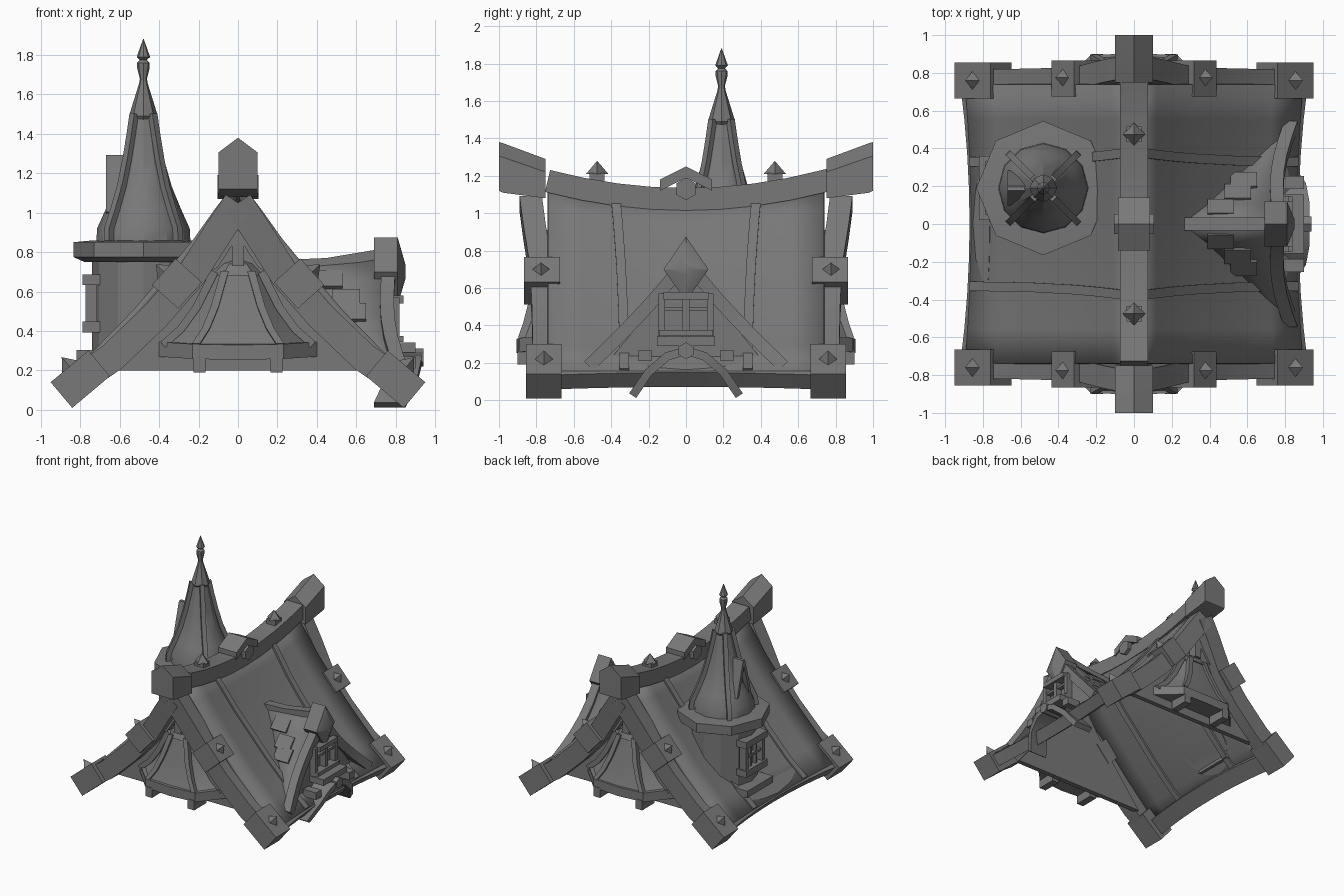
import bpy, bmesh
from math import sin, cos, pi, radians
from mathutils import Vector, Matrix

if "Cube" in bpy.data.objects:
    bpy.data.objects.remove(bpy.data.objects["Cube"])

grey = bpy.data.materials.new("slate_grey")
grey.use_nodes = True
COLOUR = (0.19, 0.19, 0.19, 1)
grey.diffuse_color = COLOUR
grey.node_tree.nodes["Principled BSDF"].inputs["Base Color"].default_value = COLOUR
made = []


def finish(name, bm):
    bmesh.ops.recalc_face_normals(bm, faces=bm.faces)
    mesh = bpy.data.meshes.new(name)
    bm.to_mesh(mesh)
    bm.free()
    mesh.materials.append(grey)
    ob = bpy.data.objects.new(name, mesh)
    bpy.context.collection.objects.link(ob)
    made.append(ob)
    return ob


def loft(name, rings, closed=True, thick=0):
    """Skin between rings; closed rings are capped, open ones make a sheet."""
    bm = bmesh.new()
    rows = [[bm.verts.new(p) for p in r] for r in rings]
    n = len(rows[0])
    for a, b in zip(rows, rows[1:]):
        for i in range(n if closed else n - 1):
            j = (i + 1) % n
            bm.faces.new((a[i], a[j], b[j], b[i]))
    if closed:
        bm.faces.new(rows[0])
        bm.faces.new(rows[-1])
    ob = finish(name, bm)
    if thick:
        mod = ob.modifiers.new("thickness", "SOLIDIFY")
        mod.thickness, mod.offset = thick, 0
    return ob


def sweep(name, path, side, width, height):
    """Rectangular beam along a path, its width lying along side."""
    path = [Vector(p) for p in path]
    side = Vector(side).normalized()
    rings = []
    for i, p in enumerate(path):
        tangent = path[min(i + 1, len(path) - 1)] - path[max(i - 1, 0)]
        up = side.cross(tangent).normalized() * height / 2
        s = side * width / 2
        rings.append([p + s + up, p - s + up, p - s - up, p + s - up])
    return loft(name, rings)


def box(name, loc, size, tilt=0):
    bm = bmesh.new()
    bmesh.ops.create_cube(bm, size=1, matrix=Matrix.Translation(loc) @ Matrix.Rotation(tilt, 4, "Y")
                          @ Matrix.Diagonal((*size, 1)))
    return finish(name, bm)


def stud(name, loc, r, depth, tilt=0):
    bm = bmesh.new()
    bmesh.ops.create_cone(bm, cap_ends=True, segments=4, radius1=r, radius2=0, depth=depth,
                          matrix=Matrix.Translation(loc) @ Matrix.Rotation(tilt, 4, "Y"))
    return finish(name, bm)


def lathe(name, profile, centre, sides):
    cx, cy = centre
    return loft(name, [[(cx + r * cos(2 * pi * k / sides), cy + r * sin(2 * pi * k / sides), z)
                        for k in range(sides)] for r, z in profile])


def interp(table, v):
    for (a, fa), (b, fb) in zip(table, table[1:]):
        if v <= b:
            return fa + (fb - fa) * (v - a) / (b - a)
    return table[-1][1]


# Main sagging roof
SLOPE = [(0, 1.08), (0.1, 0.95), (0.2, 0.81), (0.3, 0.69), (0.5, 0.46), (0.7, 0.26), (0.85, 0.14)]
INVERSE = [(z, x) for x, z in reversed(SLOPE)]


def roof(x, y):
    return interp(SLOPE, abs(x)) + 0.06 * (y / 0.75) ** 2 * (1 - abs(x))


ys = [-0.74 + 0.185 * i for i in range(9)]
for s, tag in ((1, "left"), (-1, "right")):
    loft("roof_slope_" + tag, [[(s * x * (1 + 0.04 * (y / 0.75) ** 2), y, roof(x, y)) for x, _ in SLOPE]
                               for y in ys], False, 0.04)
    # Eave beam
    tilt = s * radians(40)
    sweep("eave_beam_" + tag, [(s * (0.785 + 0.05 * (y / 0.75) ** 2), y, 0.155 - 0.015 * (y / 0.75) ** 2)
                               for y in ys], (cos(tilt), 0, -sin(tilt)), 0.14, 0.1)
    for e in (1, -1):
        # Raised roof ribs
        sweep("roof_rib", [(s * x, e * (0.33 + 0.05 * (1 - x) ** 3), roof(x, 0.36)) for x, _ in SLOPE],
              (0, 1, 0), 0.05, 0.07)
        # Gable edge beams, corner blocks and studs
        verge = [(0, 1.05, 0.83), (0.1, 0.9, 0.81), (0.24, 0.68, 0.775), (0.42, 0.475, 0.765),
                 (0.64, 0.265, 0.76), (0.8, 0.155, 0.76)]
        sweep("gable_beam", [(s * x, e * y, z) for x, z, y in verge], (0, 1, 0), 0.12, 0.15)
        box("corner_block", (s * 0.8, e * 0.76, 0.155), (0.25, 0.19, 0.17), tilt)
        stud("corner_stud", (s * 0.872, e * 0.76, 0.24), 0.055, 0.07, tilt)
        tilt2 = s * radians(48)
        box("middle_block", (s * 0.31, e * 0.77, 0.64), (0.18, 0.19, 0.18), tilt2)
        stud("middle_stud", (s * 0.395, e * 0.775, 0.717), 0.05, 0.06, tilt2)

# Ridge beam with end blocks, studs and a central saddle
sweep("ridge_beam", [(0, y, 1.075 + 0.10 * (y / 0.75) ** 2) for y in ys + [0.8]], (1, 0, 0), 0.15, 0.12)
for e in (1, -1):
    def pent(y, low, shoulder, top):
        return [(-0.1, e * y, low), (0.1, e * y, low), (0.1, e * y, shoulder), (0, e * y, top),
                (-0.1, e * y, shoulder)]
    loft("ridge_end", [pent(0.75, 1.08, 1.22, 1.29), pent(0.98, 1.11, 1.3, 1.375), pent(1, 1.12, 1.305, 1.38)])
    box("ridge_stud_base", (0, e * 0.475, 1.165), (0.08, 0.08, 0.1))
    stud("ridge_stud", (0, e * 0.475, 1.245), 0.06, 0.07)
    loft("ridge_boss", [[(e * x, 0.06 * cos(k * pi / 3 + pi / 6), 1.13 + 0.06 * sin(k * pi / 3 + pi / 6))
                         for k in range(6)] for x in (0.06, 0.105)])
saddle = [(-0.14, 1.12), (-0.14, 1.18), (0, 1.25), (0.14, 1.18), (0.14, 1.12), (0, 1.19)]
loft("ridge_saddle", [[(x, y, z) for y, z in saddle] for x in (-0.085, 0.085)])

# Gable walls and half-round bays at both ends
BAY = [(0.38, 0.18, 0.33), (0.29, 0.15, 0.41), (0.21, 0.12, 0.52), (0.16, 0.09, 0.62), (0.12, 0.07, 0.7)]
for e in (1, -1):
    def plan(hw, d, z, sag=0):
        y = 0.71
        return [(-hw, e * y, z), (-hw * 0.56, e * (y + d * 0.94), z - sag), (0, e * (y + d), z - sag * 1.4),
                (hw * 0.56, e * (y + d * 0.94), z - sag), (hw, e * y, z)]
    loft("gable_wall", [[(-0.62, e * y, 0.2), (0.62, e * y, 0.2), (0.2, e * y, 0.73), (0, e * y, 1.04),
                         (-0.2, e * y, 0.73)] for y in (0.68, 0.72)])
    loft("bay_ledge", [plan(0.41, 0.195, 0.27, 0.012), plan(0.41, 0.195, 0.345, 0.012)])
    loft("bay_roof", [plan(*r) for r in BAY])
    loft("bay_cap", [plan(0.14, 0.085, 0.68), plan(0.08, 0.06, 0.74), plan(0.02, 0.03, 0.76)])
    box("king_post", (0, e * 0.76, 0.82), (0.06, 0.07, 0.18))
    for s in (1, -1):
        sweep("bay_rib", [(s * w * 0.56, e * (0.71 + d * 0.94), z) for w, d, z in BAY], (1, 0, 0), 0.04, 0.04)
        sweep("bay_edge_rib", [(s * w, e * 0.73, z) for w, d, z in BAY], (0, 1, 0), 0.06, 0.04)
        box("bay_bracket", (s * 0.195, e * 0.82, 0.23), (0.06, 0.16, 0.08))
        sweep("gable_brace", [(s * 0.03, e * 0.76, 0.88), (s * 0.12, e * 0.76, 0.74), (s * 0.24, e * 0.76, 0.68)],
              (0, 1, 0), 0.06, 0.05)

# Turret: body, ledge, flared roof and finial
C = (-0.48, 0.19)
body = []
for bottom in (True, False):
    ring = [(C[0] + 0.26 * cos(k * pi / 6), C[1] + 0.26 * sin(k * pi / 6)) for k in range(12)]
    body.append([(x, y, roof(x, y) - 0.03 if bottom else 0.79) for x, y in ring])
loft("turret_body", body)
lathe("turret_ledge", [(0.3, 0.75), (0.355, 0.775), (0.355, 0.85), (0.25, 0.86)], C, 8)
FLARE = [(0.24, 0.83), (0.235, 0.92), (0.19, 1.02), (0.145, 1.13), (0.105, 1.27), (0.075, 1.4), (0.055, 1.5)]
lathe("turret_roof", FLARE, C, 12)
lathe("turret_finial", [(0.05, 1.46), (0.073, 1.49), (0.055, 1.55), (0.022, 1.655), (0.018, 1.68), (0.032, 1.735),
                        (0.032, 1.76), (0.018, 1.775), (0.034, 1.79), (0.002, 1.88)], C, 8)
for k in range(4):
    a = pi / 4 + k * pi / 2
    sweep("turret_rib", [(C[0] + (r + 0.008) * cos(a), C[1] + (r + 0.008) * sin(a), z) for r, z in FLARE],
          (-sin(a), cos(a), 0), 0.035, 0.04)

# Turret roof dormer and window
loft("turret_dormer", [[(x, C[1] - 0.05, 1.0), (x, C[1] + 0.05, 1.0), (x, C[1], 1.24)] for x in (-0.64, -0.54)])
for s in (1, -1):
    sweep("turret_dormer_roof", [(-0.615, C[1] + s * 0.08, 1.0), (-0.615, C[1] + s * 0.045, 1.13),
                                 (-0.615, C[1], 1.29)], (1, 0, 0), 0.11, 0.025)
    box("turret_window_jamb", (-0.745, C[1] + s * 0.11, 0.54), (0.06, 0.035, 0.28))
    box("turret_window_bar", (-0.745, C[1] + s * 0.035, 0.54), (0.03, 0.015, 0.28))
for z in (0.42, 0.66):
    box("turret_window_rail", (-0.745, C[1], z), (0.09, 0.28, 0.055))
box("turret_window_crossbar", (-0.745, C[1], 0.54), (0.035, 0.22, 0.02))
box("turret_foot", (-0.74, C[1], 0.275), (0.16, 0.34, 0.055))

# Side dormer: flared roof, edge beams and shingles
steps = [i / 6 for i in range(7)]


def drop(t):
    return 0.60 * t ** 0.85


def front(t):
    return 0.79 - 0.04 * sin(pi * t) + 0.06 * t


for s in (1, -1):
    rows = []
    for t in steps:
        back = max(0.22, interp(INVERSE, 0.75 - drop(t)) - 0.03)
        rows.append([(back + (front(t) - back) * u, s * 0.53 * t, 0.74 - drop(t) + 0.05 * u * (1 - t))
                     for u in (0, 0.5, 1)])
    loft("dormer_roof", rows, False, 0.03)
    sweep("dormer_edge", [(front(t) - 0.02, s * 0.52 * t, 0.765 - drop(t) * 0.97) for t in steps],
          (1, 0, 0), 0.07, 0.07)
    for x, t in ((0.46, 0.15), (0.55, 0.3), (0.58, 0.42)):
        slab = box("dormer_shingle", (0, 0, 0), (0.14, 0.11, 0.04))
        slab.location = (x, s * 0.53 * t, 0.775 - drop(t))
        slab.rotation_euler = (-s * radians(48), 0, 0)
sweep("dormer_ridge", [(0.22, 0, 0.735), (0.45, 0, 0.745), (0.72, 0, 0.79)], (0, 1, 0), 0.07, 0.05)
diamond = [(0, 0.53), (0.12, 0.7), (0, 0.875), (-0.12, 0.7)]
loft("dormer_crest", [[(x, y * k, 0.7 + (z - 0.7) * k) for y, z in diamond]
                      for x, k in ((0.69, 1), (0.81, 1), (0.85, 0.2))])
loft("dormer_wall", [[(x, -0.42, 0.2), (x, 0.42, 0.2), (x, 0, 0.72)] for x in (0.7, 0.77)])

# Dormer window, sill and arched brace
for y in (-0.13, 0, 0.13):
    box("dormer_window_post", (0.79, y, 0.45), (0.06, 0.035, 0.24))
box("dormer_window_head", (0.8, 0, 0.56), (0.08, 0.24, 0.04))
box("dormer_window_rail", (0.79, 0, 0.49), (0.04, 0.26, 0.02))
box("dormer_window_base", (0.8, 0, 0.36), (0.08, 0.29, 0.03))
box("dormer_sill", (0.83, 0, 0.315), (0.14, 0.31, 0.05))
for s in (1, -1):
    sweep("arch_brace", [(0.85, 0, 0.265), (0.85, s * 0.1, 0.235), (0.83, s * 0.2, 0.15), (0.77, s * 0.285, 0.025)],
          (1, 0, 0), 0.16, 0.045)
    box("sill_bracket", (0.84, s * 0.22, 0.24), (0.12, 0.07, 0.06))
loft("arch_keystone", [[(x, 0.045 * cos(k * pi / 3 + pi / 6), 0.265 + 0.045 * sin(k * pi / 3 + pi / 6))
                        for k in range(6)] for x in (0.78, 0.94)])

# Smooth curved parts, keep edges crisp
bpy.ops.object.select_all(action="DESELECT")
for ob in made:
    ob.select_set(True)
bpy.context.view_layer.objects.active = made[0]
bpy.ops.object.shade_smooth_by_angle(angle=radians(28))
